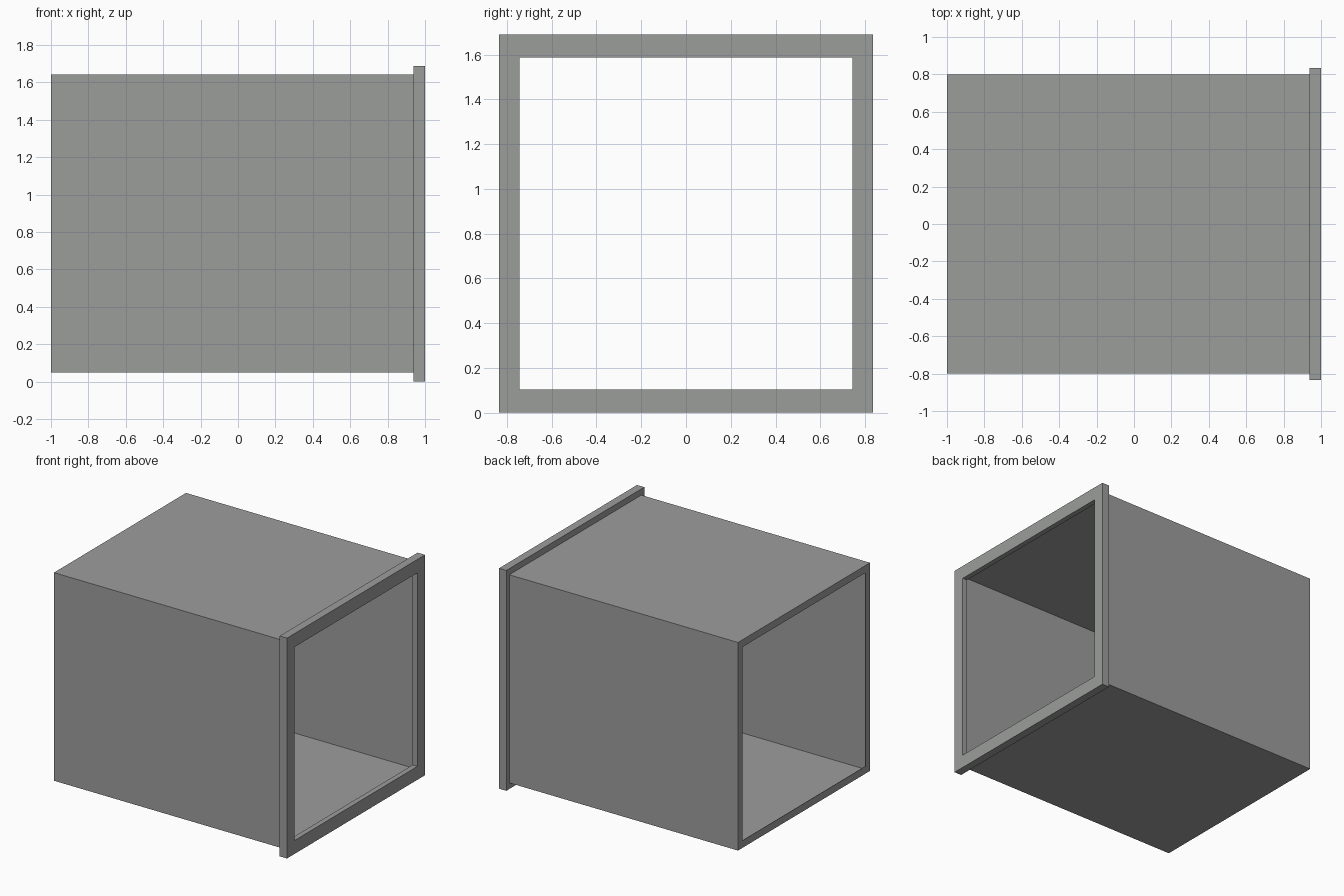
import bpy
import bmesh

cube = bpy.data.objects.get("Cube")
if cube:
    bpy.data.objects.remove(cube, do_unlink=True)

CENTRE_Z = 0.845

metal = bpy.data.materials.new("grey_sheet_metal")
colour = (0.33, 0.34, 0.33, 1)
metal.diffuse_color = colour
metal.use_nodes = True
metal.node_tree.nodes["Principled BSDF"].inputs["Base Color"].default_value = colour


def rectangular_frame(name, profile):
    """Sweep a closed profile of (x, (half width, half height)) around the opening."""
    bm = bmesh.new()
    rings = []
    for x, (half_y, half_z) in profile:
        rings.append([bm.verts.new((x, sy * half_y, CENTRE_Z + sz * half_z))
                      for sy, sz in ((-1, -1), (1, -1), (1, 1), (-1, 1))])
    for i, ring in enumerate(rings):
        following = rings[(i + 1) % len(rings)]
        for j in range(4):
            k = (j + 1) % 4
            bm.faces.new((ring[j], ring[k], following[k], following[j]))
    bmesh.ops.recalc_face_normals(bm, faces=bm.faces)
    mesh = bpy.data.meshes.new(name)
    bm.to_mesh(mesh)
    bm.free()
    mesh.materials.append(metal)
    obj = bpy.data.objects.new(name, mesh)
    bpy.context.collection.objects.link(obj)


# Half sizes of the nested rectangles
rim = (0.835, 0.844)
outer = (0.799, 0.797)
skin = (0.796, 0.794)
opening = (0.743, 0.741)

SHEET = 0.003
FLANGE_BACK = 0.938
LIP_BACK = 0.96

# Thin sheet tube with a narrow inward return at its plain end
rectangular_frame("duct_tube", [
    (-1, outer), (LIP_BACK, outer), (LIP_BACK, skin),
    (SHEET - 1, skin), (SHEET - 1, opening), (-1, opening)])

# Collar around the other end, with an inner lip covering the tube edge
rectangular_frame("end_flange", [
    (FLANGE_BACK, rim), (1, rim), (1, opening),
    (LIP_BACK, opening), (LIP_BACK, outer), (FLANGE_BACK, outer)])
